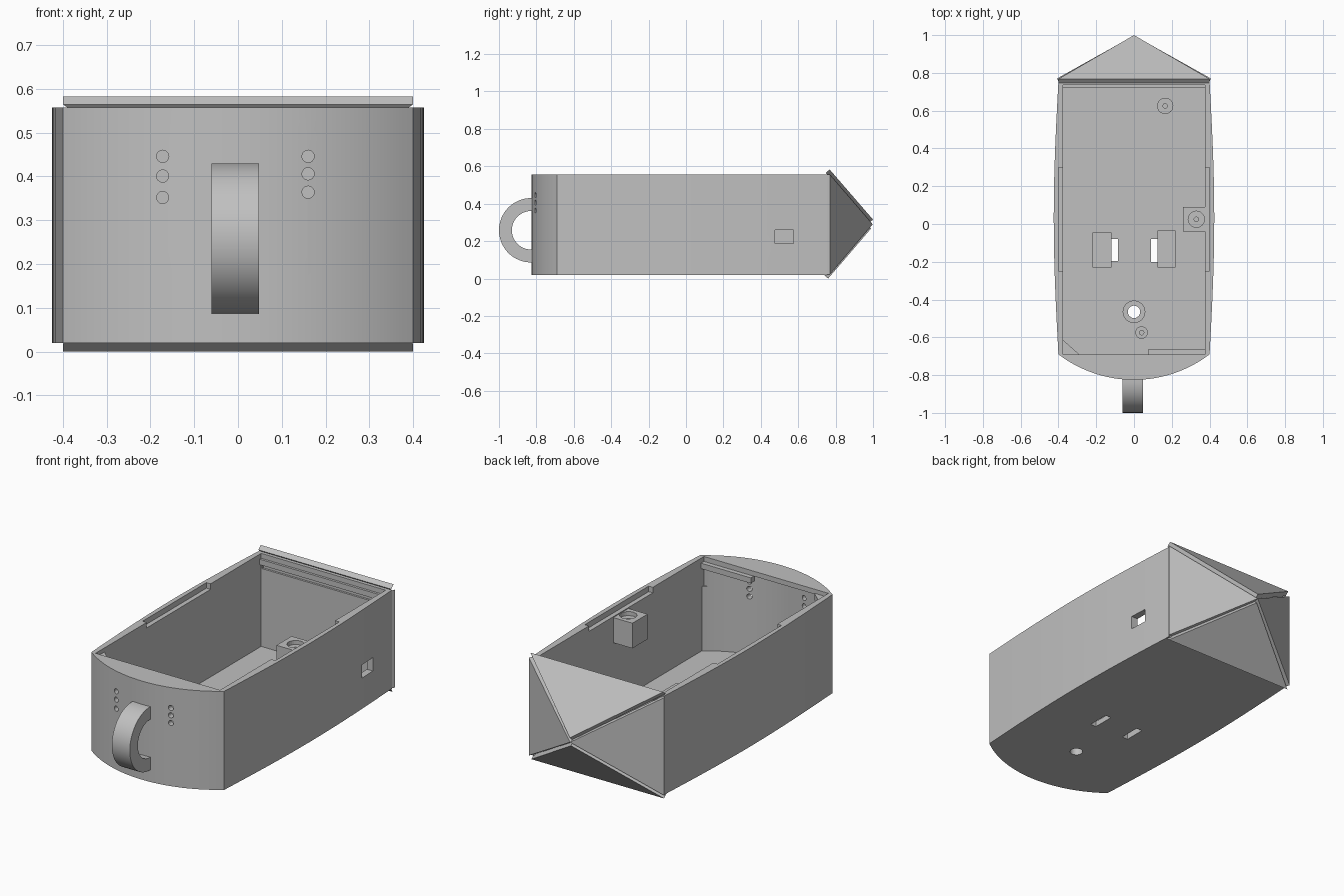
import bpy, bmesh, math
from mathutils import Vector

if "Cube" in bpy.data.objects:
    bpy.data.objects.remove(bpy.data.objects["Cube"])

grey = bpy.data.materials.new("light_grey")
grey.diffuse_color = (0.53, 0.53, 0.53, 1)
grey.use_nodes = True
grey.node_tree.nodes["Principled BSDF"].inputs["Base Color"].default_value = grey.diffuse_color


def finish(name, bm, smooth=False):
    bmesh.ops.recalc_face_normals(bm, faces=bm.faces)
    me = bpy.data.meshes.new(name)
    bm.to_mesh(me)
    bm.free()
    me.materials.append(grey)
    ob = bpy.data.objects.new(name, me)
    bpy.context.collection.objects.link(ob)
    if smooth:
        activate(ob)
        bpy.ops.object.shade_smooth_by_angle(angle=math.radians(30))
    return ob


def activate(ob):
    bpy.ops.object.select_all(action='DESELECT')
    ob.select_set(True)
    bpy.context.view_layer.objects.active = ob


def extrude(name, pts, vec, smooth=False):
    """Prism from a closed loop of 3D points."""
    bm = bmesh.new()
    f = bm.faces.new([bm.verts.new(p) for p in pts])
    r = bmesh.ops.extrude_face_region(bm, geom=[f])
    bmesh.ops.translate(bm, vec=vec, verts=[v for v in r['geom'] if isinstance(v, bmesh.types.BMVert)])
    return finish(name, bm, smooth)


def slab(name, plan, z0, z1, smooth=False):
    return extrude(name, [(x, y, z0) for x, y in plan], (0, 0, z1 - z0), smooth)


def box(name, x0, x1, y0, y1, z0, z1):
    return slab(name, [(x0, y0), (x1, y0), (x1, y1), (x0, y1)], z0, z1)


def circle(x, y, r, n=24):
    return [(x + r * math.cos(2 * math.pi * i / n), y + r * math.sin(2 * math.pi * i / n)) for i in range(n)]


def cut(ob, *cutters):
    for c in cutters:
        m = ob.modifiers.new("cut", 'BOOLEAN')
        m.operation, m.solver, m.object = 'DIFFERENCE', 'EXACT', c
        activate(ob)
        bpy.ops.object.modifier_apply(modifier=m.name)
        bpy.data.objects.remove(c)


def front_arc(r, half, n=32):
    """Bowed front from -half to +half, centred on y = -0.165."""
    a = math.asin(half / r)
    return [(r * math.sin(t), -0.165 - r * math.cos(t)) for t in (-a + 2 * a * i / n for i in range(n + 1))]


# Hull outline: bowed front, slightly bulging sides, straight back
Y0, Y1, FLOOR, RIM = -0.69, 0.755, 0.05, 0.557
arc = front_arc(0.66, 0.4)
ya = arc[0][1]
side = [(0.4 + 0.025 * math.sin(math.pi * i / 16), ya + (Y1 - ya) * i / 16) for i in range(1, 17)]
outline = arc + side + [(-x, y) for x, y in reversed(side)]
hull = slab("hull", outline, 0.02, RIM)

# Cavity, with the top plate left over the bowed front
cavity = front_arc(0.63, 0.375) + [(0.375, 0.735), (-0.375, 0.735)]
cut(hull,
    slab("cavity", cavity, FLOOR, 0.53),
    box("opening", -0.375, 0.375, Y0, 0.735, 0.4, 0.7))

# Rim notches, side window, floor slots, drain hole
cut(hull,
    box("notch_l", -0.4, -0.36, -0.25, 0.3, 0.527, 0.7),
    box("notch_r", 0.36, 0.4, -0.25, 0.3, 0.527, 0.7),
    box("side_window", 0.3, 0.5, 0.475, 0.575, 0.187, 0.26),
    box("slot_l", -0.12, -0.085, -0.195, -0.08, -0.1, 0.2),
    box("slot_r", 0.09, 0.125, -0.2, -0.08, -0.1, 0.2),
    slab("drain", circle(0, -0.465, 0.033), -0.1, 0.2),
    box("back_groove", -0.37, 0.37, 0.7, 0.746, 0.475, 0.495))

# Two columns of vent holes in the front
for x, zs in ((-0.172, (0.446, 0.401, 0.352)), (0.16, (0.446, 0.406, 0.364))):
    for z in zs:
        cut(hull, extrude("vent", [(px, -0.9, pz) for px, pz in circle(x, z, 0.014, 16)], (0, 0.25, 0)))
activate(hull)
bpy.ops.object.shade_smooth_by_angle(angle=math.radians(20))

# Handle: half ring on the front
ring = []
for r, s in ((0.172, 1), (0.103, -1)):
    angs = [math.pi * i / 32 for i in range(33)][::s]
    loop = [(-0.06, -0.828 - r * math.sin(t), 0.258 + r * math.cos(t)) for t in angs]
    tail = [(-0.06, -0.81, loop[-1][2])] if s == 1 else []
    head = [(-0.06, -0.81, loop[0][2])] if s == -1 else []
    ring += loop + tail + head if s == 1 else head + loop
ring += [(-0.06, -0.81, 0.361), (-0.06, -0.81, 0.43)]
extrude("handle", ring, (0.108, 0, 0), True)

# Four separate triangular plates making the pointed back
C = Vector((0, 0.7, 0.29))


def plate(name, tri):
    a, b, c = map(Vector, tri)
    n = (b - a).cross(c - a).normalized()
    if n.dot(C - a) < 0:
        n = -n
    extrude(name, tri, n * 0.028)


plate("top_plate", [(-0.4, 0.768, 0.583), (0.4, 0.768, 0.583), (0, 1.0, 0.315)])
plate("bottom_plate", [(-0.4, 0.76, 0.0), (0.4, 0.76, 0.0), (0, 0.99, 0.268)])
for s, nm in ((-1, "left"), (1, "right")):
    plate(nm + "_plate", [(s * 0.408, 0.77, 0.022), (s * 0.408, 0.77, 0.555), (0, 0.998, 0.29)])

# Ledges and corner gusset under the rim
box("back_ledge", -0.375, 0.375, 0.722, 0.74, 0.5, 0.53)
box("front_ledge", 0.075, 0.375, -0.7, -0.665, 0.5, 0.53)
slab("corner_gusset", [(-0.38, -0.7), (-0.29, -0.69), (-0.38, -0.61)], 0.5, 0.535)

# Bracket on the right wall with a blind screw hole
bracket = box("screw_bracket", 0.26, 0.38, -0.04, 0.09, 0.385, 0.522)
cut(bracket,
    slab("counterbore", circle(0.33, 0.025, 0.043), 0.5, 0.6),
    slab("pilot", circle(0.33, 0.025, 0.012, 12), 0.42, 0.6))

# Floor pads beside the slots
box("left_pad", -0.22, -0.12, -0.23, -0.045, 0.04, 0.085)
box("right_pad", 0.125, 0.22, -0.23, -0.035, 0.04, 0.085)

# Round floor bosses
for nm, x, y, r, h in (("drain_collar", 0, -0.465, 0.06, 0.033),
                       ("front_boss", 0.04, -0.575, 0.033, 0.012),
                       ("back_boss", 0.165, 0.625, 0.043, 0.012)):
    boss = slab(nm, circle(x, y, r), 0.045, 0.085)
    cut(boss, slab("bore", circle(x, y, h), 0.0 if r > 0.05 else 0.055, 0.2))
    activate(boss)
    bpy.ops.object.shade_smooth_by_angle(angle=math.radians(30))
